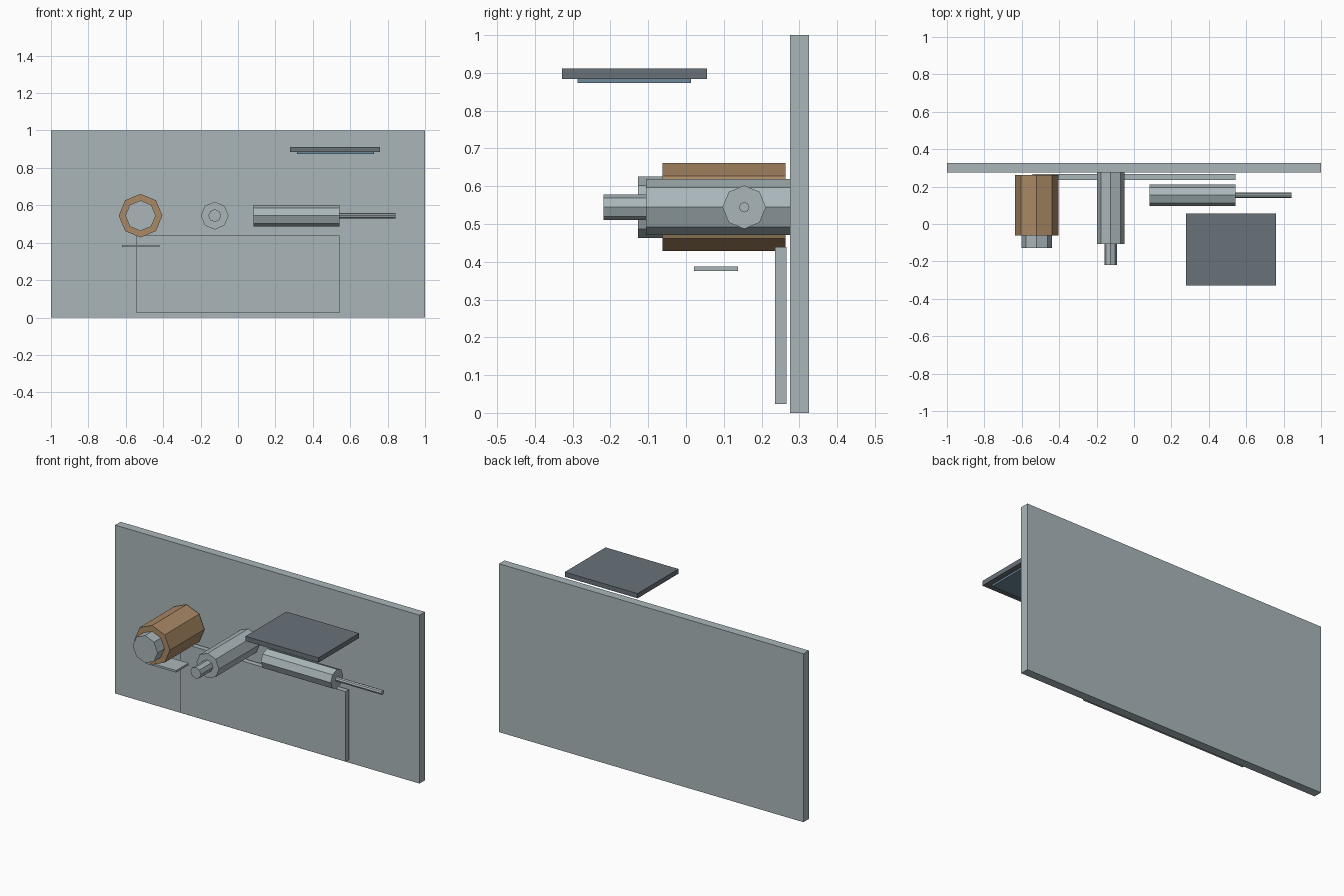
import bpy
import math
from mathutils import Matrix

if "Cube" in bpy.data.objects:
    bpy.data.objects.remove(bpy.data.objects["Cube"])


def material(name, rgb):
    m = bpy.data.materials.new(name)
    m.diffuse_color = (*rgb, 1.0)
    m.use_nodes = True
    m.node_tree.nodes["Principled BSDF"].inputs["Base Color"].default_value = m.diffuse_color
    return m


STEEL = material("pale steel", (0.40, 0.47, 0.49))
COPPER = material("copper brown", (0.40, 0.25, 0.13))
SLATE = material("dark slate", (0.14, 0.165, 0.19))
BLUE = material("dusty blue", (0.15, 0.25, 0.33))


def box(name, x, y, z, mat):
    """Box from (min, max) pairs."""
    bpy.ops.mesh.primitive_cube_add(size=1)
    ob = bpy.context.object
    ob.name = name
    ob.data.transform(Matrix.Diagonal((x[1] - x[0], y[1] - y[0], z[1] - z[0], 1)))
    ob.location = ((x[0] + x[1]) / 2, (y[0] + y[1]) / 2, (z[0] + z[1]) / 2)
    ob.data.materials.append(mat)
    return ob


def prism(name, axis, span, a, z, radius, mat, sides=8):
    """Flat-sided cylinder along x or y with a corner pointing up."""
    bpy.ops.mesh.primitive_cylinder_add(vertices=sides, radius=radius,
                                        depth=span[1] - span[0])
    ob = bpy.context.object
    ob.name = name
    mid = (span[0] + span[1]) / 2
    if axis == 'x':
        ob.data.transform(Matrix.Rotation(math.pi / 2, 4, 'Y'))
        ob.location = (mid, a, z)
    else:
        ob.data.transform(Matrix.Rotation(math.pi / 2, 4, 'X'))
        ob.location = (a, mid, z)
    ob.data.materials.append(mat)
    return ob


# Upright panels
box("back_panel", (-1, 1), (0.275, 0.326), (0, 1), STEEL)
box("lower_panel", (-0.543, 0.543), (0.235, 0.266), (0.023, 0.439), STEEL)

AXIS_Z = 0.5445
# Copper winding with its steel core
prism("winding", 'y', (-0.062, 0.263), -0.521, AXIS_Z, 0.1165, COPPER)
prism("winding_core", 'y', (-0.127, 0.2), -0.521, AXIS_Z, 0.0815, STEEL)

# Forward-facing cylinder and its rod
prism("front_cylinder", 'y', (-0.106, 0.276), -0.1245, AXIS_Z, 0.074, STEEL)
prism("front_rod", 'y', (-0.219, 0.0), -0.1245, AXIS_Z, 0.034, STEEL)

# Sideways cylinder and its rod
prism("side_cylinder", 'x', (0.082, 0.542), 0.154, AXIS_Z, 0.0575, STEEL)
prism("side_rod", 'x', (0.5, 0.843), 0.154, AXIS_Z, 0.0138, STEEL)

# Raised dark plate with a blue underside panel
box("top_plate", (0.279, 0.758), (-0.328, 0.055), (0.884, 0.912), SLATE)
box("underside_panel", (0.316, 0.726), (-0.287, 0.013), (0.873, 0.886), BLUE)

# Small shelf plate below the winding
box("small_plate", (-0.621, -0.421), (0.021, 0.138), (0.376, 0.388), STEEL)
